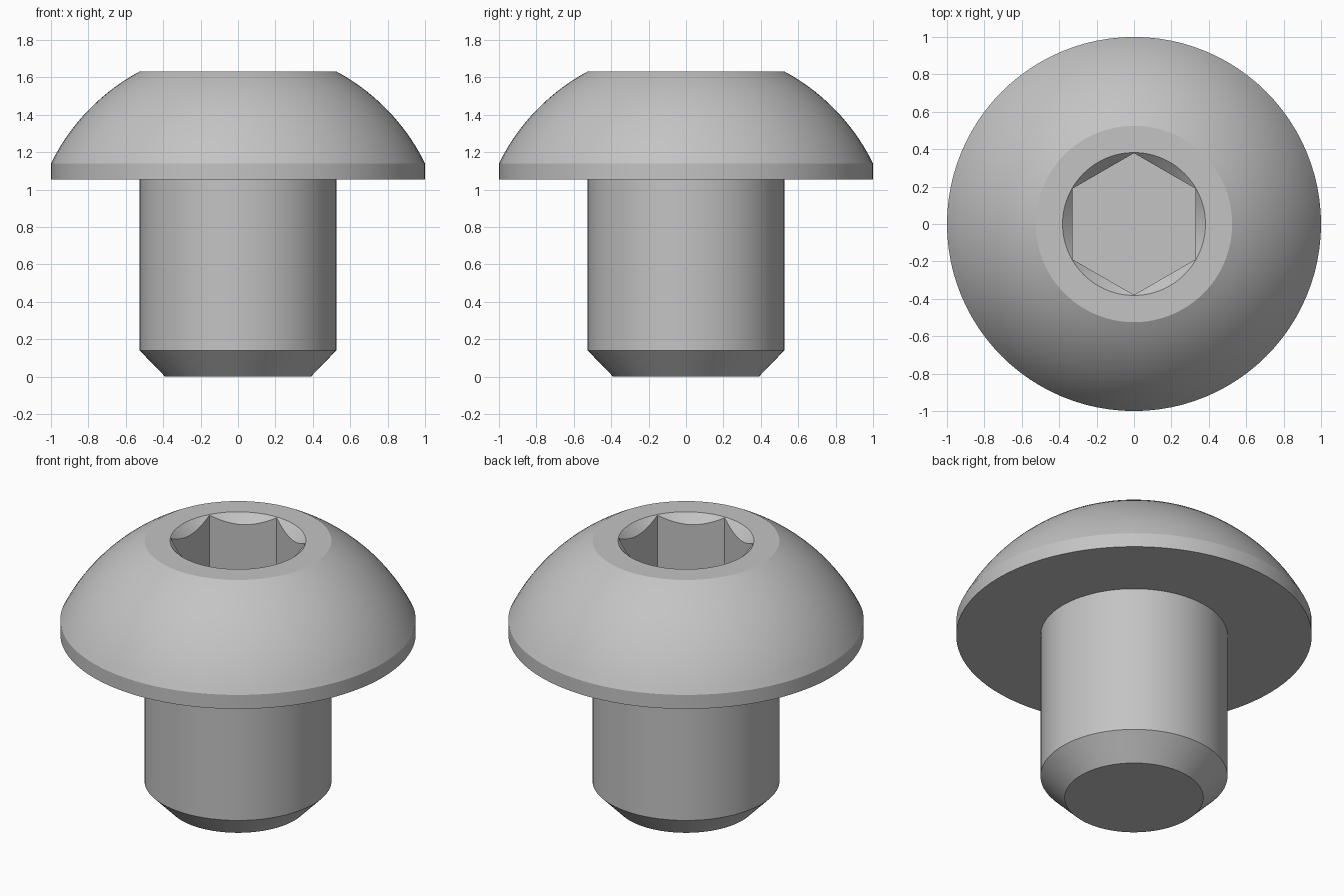
import bpy
import bmesh
from math import pi, cos, sin, atan2, hypot, radians

default = bpy.data.objects.get("Cube")
if default:
    bpy.data.objects.remove(default, do_unlink=True)

# Main sizes
TOP, RIM, UNDER = 1.632, 1.14, 1.053
HEAD_R, TOP_R, SHANK_R, TIP_R = 1.0, 0.525, 0.526, 0.39
TIP_H = 0.14
HEX_R, SOCKET_FLOOR = 0.379, 1.29

steel = bpy.data.materials.new("grey_steel")
steel.use_nodes = True
grey = (0.55, 0.55, 0.55, 1)
steel.diffuse_color = grey
steel.node_tree.nodes["Principled BSDF"].inputs["Base Color"].default_value = grey


def lathe(name, profile, sides):
    """Closed solid turned around z from (radius, height) points, lowest first."""
    bm = bmesh.new()
    rings = []
    for r, z in profile:
        angles = [pi / 2 + 2 * pi * i / sides for i in range(sides)]
        rings.append([bm.verts.new((r * cos(a), r * sin(a), z)) for a in angles])
    for low, high in zip(rings, rings[1:]):
        for i in range(sides):
            j = (i + 1) % sides
            bm.faces.new((low[i], low[j], high[j], high[i]))
    bm.faces.new(rings[0][::-1])
    bm.faces.new(rings[-1])
    bmesh.ops.recalc_face_normals(bm, faces=bm.faces)
    mesh = bpy.data.meshes.new(name)
    bm.to_mesh(mesh)
    bm.free()
    mesh.materials.append(steel)
    obj = bpy.data.objects.new(name, mesh)
    bpy.context.collection.objects.link(obj)
    return obj


# Domed head: arc of a sphere centred on the axis, through rim and top edge
centre = (TOP_R**2 + TOP**2 - HEAD_R**2 - RIM**2) / (2 * (TOP - RIM))
radius = hypot(HEAD_R, RIM - centre)
start = atan2(RIM - centre, HEAD_R)
end = atan2(TOP - centre, TOP_R)
steps = 14
dome = []
for i in range(steps + 1):
    a = start + (end - start) * i / steps
    dome.append((radius * cos(a), centre + radius * sin(a)))

# Chamfered shank and head turned as one solid
screw = lathe("button_head_screw", [
    (TIP_R, 0), (SHANK_R, TIP_H), (SHANK_R, UNDER), (HEAD_R, UNDER)] + dome, 96)

# Hexagonal socket and its conical lead-in
hexagon = lathe("hex_socket_cutter",
                [(HEX_R, SOCKET_FLOOR), (HEX_R, TOP + 0.2)], 6)
lead_in = lathe("lead_in_cutter",
                [(0.282, TOP - 0.1), (0.482, TOP + 0.1)], 96)

bpy.context.view_layer.objects.active = screw
screw.select_set(True)
for cutter in (hexagon, lead_in):
    cutter.hide_render = True
    cut = screw.modifiers.new(cutter.name, "BOOLEAN")
    cut.operation = "DIFFERENCE"
    cut.solver = "EXACT"
    cut.object = cutter
    bpy.ops.object.modifier_apply(modifier=cut.name)
    bpy.data.objects.remove(cutter, do_unlink=True)

# Smooth curved walls, crisp edges
bpy.ops.object.shade_smooth_by_angle(angle=radians(20))
